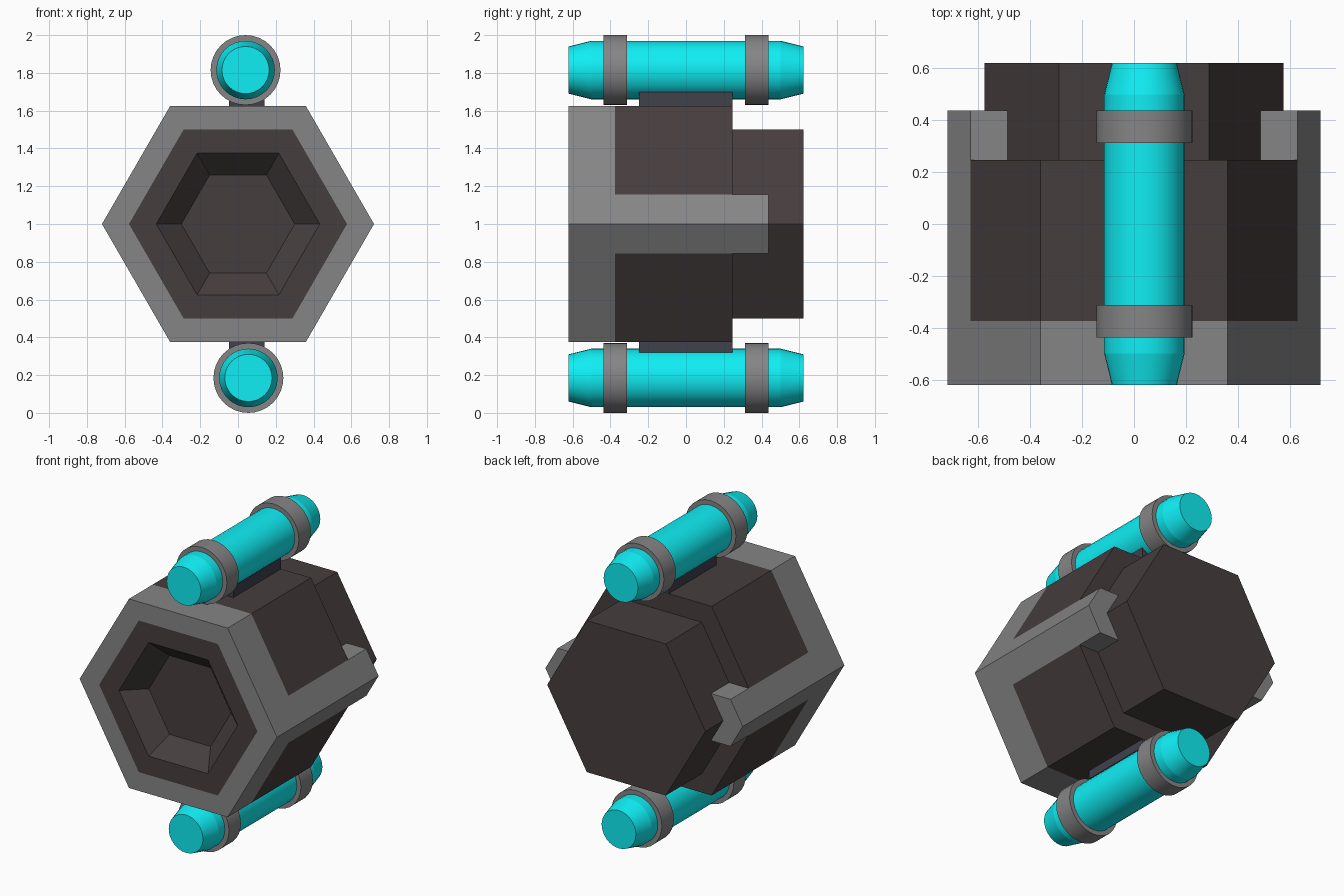
import bpy, bmesh, math

if "Cube" in bpy.data.objects:
    bpy.data.objects.remove(bpy.data.objects["Cube"])


def material(name, rgb):
    m = bpy.data.materials.new(name)
    m.diffuse_color = (*rgb, 1)
    m.use_nodes = True
    m.node_tree.nodes["Principled BSDF"].inputs["Base Color"].default_value = m.diffuse_color
    return m


GREY = material("grey_metal", (0.235, 0.235, 0.235))
DARK = material("dark_brown", (0.062, 0.048, 0.048))
SLATE = material("slate", (0.05, 0.052, 0.07))
CYAN = material("cyan", (0.005, 0.86, 0.91))


def finish(name, bm, mat, smooth=False):
    bmesh.ops.recalc_face_normals(bm, faces=bm.faces[:])
    me = bpy.data.meshes.new(name)
    bm.to_mesh(me)
    bm.free()
    me.materials.append(mat)
    ob = bpy.data.objects.new(name, me)
    bpy.context.collection.objects.link(ob)
    if smooth:
        bpy.ops.object.select_all(action='DESELECT')
        ob.select_set(True)
        bpy.context.view_layer.objects.active = ob
        bpy.ops.object.shade_smooth_by_angle(angle=math.radians(12))
    return ob


def lathe(name, profile, sides, mat, x=0, z=1, closed=False, smooth=False):
    """Revolve (radius, y) points about a y-parallel axis; open profiles get capped."""
    bm = bmesh.new()
    angles = [2 * math.pi * i / sides for i in range(sides)]
    rings = [[bm.verts.new((x + r * math.cos(a), y, z + r * math.sin(a))) for a in angles]
             for r, y in profile]
    for a, b in zip(rings, rings[1:] + (rings[:1] if closed else [])):
        for i in range(sides):
            j = (i + 1) % sides
            bm.faces.new((a[i], a[j], b[j], b[i]))
    if not closed:
        bm.faces.new(rings[0])
        bm.faces.new(rings[-1])
    return finish(name, bm, mat, smooth)


def extrude(name, outline, y0, y1, mat):
    """Extrude an (x, z) outline along y."""
    bm = bmesh.new()
    f = bm.faces.new([bm.verts.new((x, y0, z)) for x, z in outline])
    res = bmesh.ops.extrude_face_region(bm, geom=[f])
    moved = [v for v in res["geom"] if isinstance(v, bmesh.types.BMVert)]
    bmesh.ops.translate(bm, verts=moved, vec=(0, y1 - y0, 0))
    return finish(name, bm, mat)


END = 0.622          # half length of the body
R, RI = 0.72, 0.577  # outer and inner hexagon radii
H = 0.155            # half height of the side rails
SLOPE = math.tan(math.radians(30))
AP = R * math.cos(math.radians(30))

# Hexagonal core with a sloped front recess
lathe("core", [(0.30, -0.50), (0.433, -END), (RI, -END), (RI, END)], 6, DARK)

# Grey rim around the front
lathe("front_rim", [(RI, -END), (R, -END), (R, -0.375), (RI, -0.375)], 6, GREY, closed=True)

# Dark shell panels above and below the side rails
for name, s in (("upper_shell", 1), ("lower_shell", -1)):
    xo = R - H * SLOPE
    extrude(name, [(-xo, 1 + s * H), (xo, 1 + s * H), (R / 2, 1 + s * AP), (-R / 2, 1 + s * AP)],
            -0.375, 0.247, DARK)

# Grey chevron rails on the side corners
for name, s in (("right_rail", 1), ("left_rail", -1)):
    d = H * SLOPE
    extrude(name, [(s * RI, 1), (s * (RI - d), 1 + H), (s * (R - d), 1 + H), (s * R, 1),
                   (s * (R - d), 1 - H), (s * (RI - d), 1 - H)], -0.375, 0.437, GREY)

# Canisters with clamp rings and mounting blocks
for side, cx, cz, z0, z1 in (("upper", 0.04, 1.815, 1.60, 1.70), ("lower", 0.055, 0.185, 0.32, 0.40)):
    lathe(side + "_canister", [(0.125, -END), (0.155, -0.50), (0.155, 0.50), (0.125, END)],
          32, CYAN, cx, cz, smooth=True)
    for end, y in (("front", -0.375), ("back", 0.375)):
        lathe(f"{side}_{end}_clamp", [(0.15, y - 0.062), (0.185, y - 0.062),
                                      (0.185, y + 0.062), (0.15, y + 0.062)],
              32, GREY, cx, cz, closed=True, smooth=True)
    mx = 0.047
    extrude(side + "_mount", [(mx - 0.094, z0), (mx + 0.094, z0), (mx + 0.094, z1), (mx - 0.094, z1)],
            -0.25, 0.245, SLATE)
